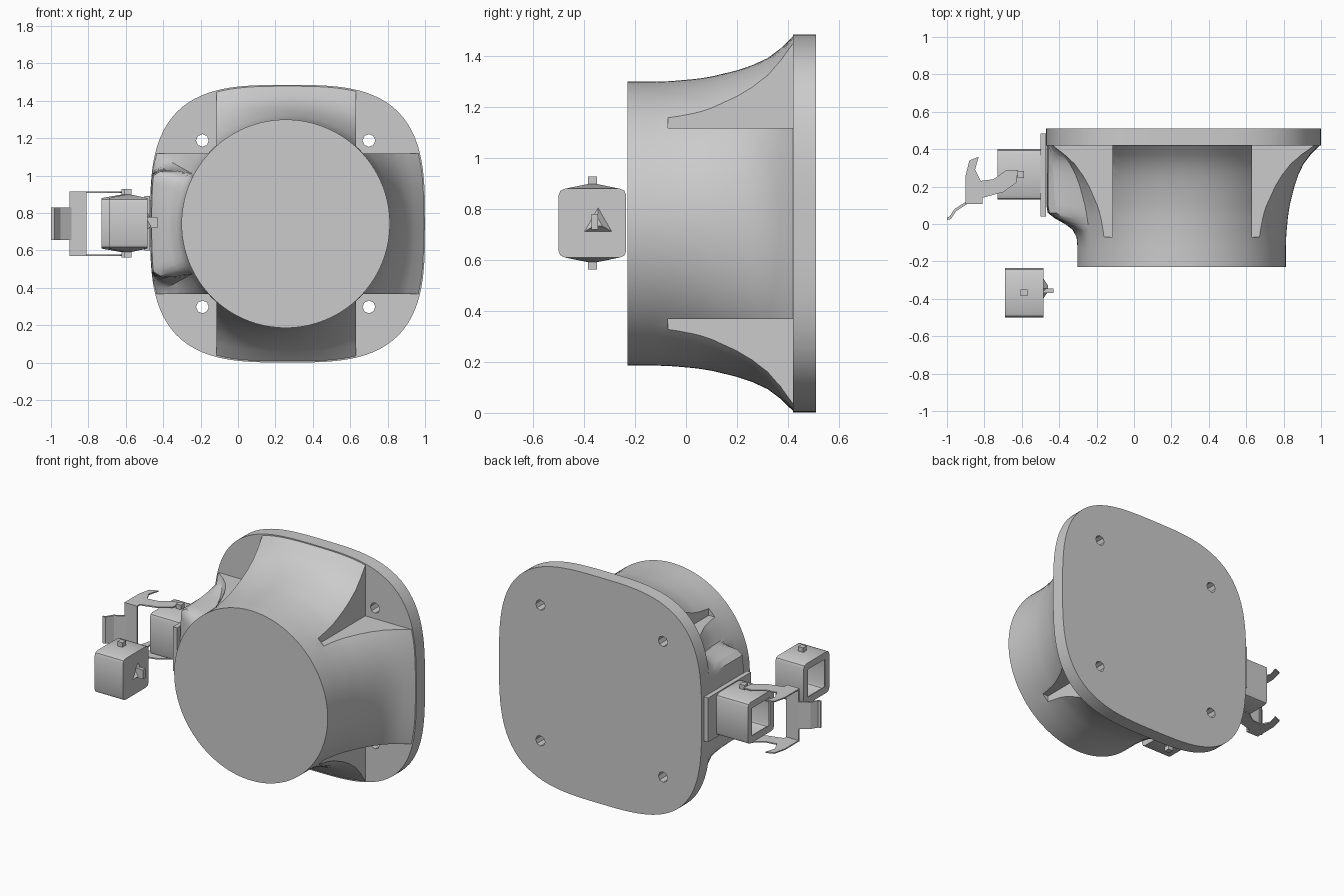
import bpy, bmesh, math
from mathutils import Matrix, Vector

if "Cube" in bpy.data.objects:
    bpy.data.objects.remove(bpy.data.objects["Cube"])

grey = bpy.data.materials.new("plain grey")
grey.use_nodes = True
grey.diffuse_color = (0.6, 0.6, 0.6, 1)
grey.node_tree.nodes["Principled BSDF"].inputs["Base Color"].default_value = (0.6, 0.6, 0.6, 1)

CX, CZ = 0.265, 0.743      # centre of the mount
HX, HZ, POWER = 0.735, 0.742, 3.2
RADIUS, FLOOR, BACK = 0.557, 0.42, 0.51
SEGMENTS = 128


def finish(name, bm, smooth=False):
    bmesh.ops.recalc_face_normals(bm, faces=bm.faces)
    mesh = bpy.data.meshes.new(name)
    bm.to_mesh(mesh)
    bm.free()
    mesh.materials.append(grey)
    obj = bpy.data.objects.new(name, mesh)
    bpy.context.collection.objects.link(obj)
    if smooth:
        smooth_object(obj)
    return obj


def select(obj):
    bpy.ops.object.select_all(action='DESELECT')
    obj.select_set(True)
    bpy.context.view_layer.objects.active = obj


def smooth_object(obj):
    select(obj)
    bpy.ops.object.shade_smooth_by_angle(angle=math.radians(30))


def add_box(bm, low, high):
    low, high = Vector(low), Vector(high)
    matrix = Matrix.Translation((low + high) / 2) @ Matrix.Diagonal((*(high - low), 1))
    return bmesh.ops.create_cube(bm, size=1, matrix=matrix)["verts"]


def box(name, low, high):
    bm = bmesh.new()
    add_box(bm, low, high)
    return finish(name, bm)


def cut(obj, bm):
    cutter = finish("cutter", bm)
    cutter.hide_render = True
    mod = obj.modifiers.new("cut", 'BOOLEAN')
    mod.operation, mod.solver, mod.object = 'DIFFERENCE', 'EXACT', cutter
    select(obj)
    bpy.ops.object.modifier_apply(modifier="cut")
    bpy.data.objects.remove(cutter)


def loft(bm, rings):
    loops = [[bm.verts.new(p) for p in ring] for ring in rings]
    for a, b in zip(loops, loops[1:]):
        for i in range(len(a)):
            j = (i + 1) % len(a)
            bm.faces.new((a[i], a[j], b[j], b[i]))
    bm.faces.new(loops[0])
    bm.faces.new(loops[-1])


def outline_radius(angle):
    c, s = abs(math.cos(angle)) / HX, abs(math.sin(angle)) / HZ
    return (c ** POWER + s ** POWER) ** (-1 / POWER)


def body_ring(y, flare, left_flare):
    ring = []
    for i in range(SEGMENTS):
        a = math.tau * i / SEGMENTS
        rim = outline_radius(a)
        weight = 0
        if math.cos(a) < 0:
            weight = min(1, max(0, (0.38 - abs(rim * math.sin(a))) / 0.1))
        t = flare + (left_flare - flare) * weight
        r = RADIUS + (rim - RADIUS) * t
        shift = -0.01 * (1 - t)
        ring.append((CX + shift + r * math.cos(a), y, CZ + r * math.sin(a)))
    return ring


# Flared round body: y, general flare, flare of the left-hand bulge
stations = [(-0.23, 0, 0), (-0.13, 0, 0), (-0.07, 0.01, 0.03), (-0.03, 0.025, 0.16),
            (0, 0.04, 0.4), (0.03, 0.055, 0.72), (0.06, 0.075, 0.95), (0.1, 0.11, 0.99),
            (0.2, 0.24, 0.99), (0.26, 0.35, 0.99), (0.32, 0.5, 0.99), (0.37, 0.7, 0.99),
            (0.425, 0.99, 0.99)]
bm = bmesh.new()
loft(bm, [body_ring(*s) for s in stations])
body = finish("flared_body", bm)

# Corner pockets
bm = bmesh.new()
for sx in (-1, 1):
    for sz in (-1, 1):
        xs = sorted((CX - 0.008 + sx * 0.373, CX + sx * 1.2))
        zs = sorted((CZ + sz * 0.375, CZ + sz * 1.2))
        add_box(bm, (xs[0], -0.07, zs[0]), (xs[1], 0.6, zs[1]))
cut(body, bm)
smooth_object(body)

# Rounded back plate with four screw holes
bm = bmesh.new()
angles = [math.tau * i / SEGMENTS for i in range(SEGMENTS)]
loft(bm, [[(CX + outline_radius(a) * math.cos(a), y, CZ + outline_radius(a) * math.sin(a))
           for a in angles] for y in (FLOOR, BACK)])
plate = finish("back_plate", bm)
bm = bmesh.new()
for sx in (-1, 1):
    for sz in (-1, 1):
        place = Matrix.Translation((CX - 0.01 + sx * 0.445, 0.46, CZ + sz * 0.445))
        bmesh.ops.create_cone(bm, cap_ends=True, segments=8, radius1=0.034, radius2=0.034,
                              depth=0.4, matrix=place @ Matrix.Rotation(math.pi / 2, 4, 'X'))
cut(plate, bm)
smooth_object(plate)


def housing(name, low, high):
    """Rounded hollow box with raised top and bottom and a window on its right end."""
    bm = bmesh.new()
    add_box(bm, low, high)
    bmesh.ops.bevel(bm, geom=[e for e in bm.edges if abs(e.verts[0].co.x - e.verts[1].co.x) > 0.1],
                    offset=0.025, segments=2, profile=0.5, affect='EDGES')
    bm.normal_update()
    end = [f for f in bm.faces if f.normal.x < -0.9]
    bmesh.ops.inset_region(bm, faces=end, thickness=0.045)
    bmesh.ops.delete(bm, geom=end, context='FACES')
    bm.normal_update()
    caps = [f for f in bm.faces if abs(f.normal.z) > 0.95]
    bmesh.ops.poke(bm, faces=caps, offset=0.022)
    obj = finish(name, bm)
    mod = obj.modifiers.new("wall", 'SOLIDIFY')
    mod.thickness = 0.008
    select(obj)
    bpy.ops.object.modifier_apply(modifier="wall")
    smooth_object(obj)
    x, y = (low[0] + high[0]) / 2, (low[1] + high[1]) / 2
    for label, z in (("top", high[2] + 0.03), ("bottom", low[2] - 0.03)):
        box(f"{name}_{label}_peg", (x - 0.018, y - 0.018, z - 0.018), (x + 0.018, y + 0.018, z + 0.018))


# Latch housings: one fixed to the mount, one loose in front
housing("fixed_housing", (-0.73, 0.13, 0.61), (-0.48, 0.40, 0.88))
housing("loose_housing", (-0.69, -0.50, 0.61), (-0.485, -0.235, 0.88))
box("housing_base", (-0.50, 0.04, 0.60), (-0.47, 0.485, 0.89))
box("side_peg", (-0.49, -0.37, 0.72), (-0.43, -0.345, 0.78))
bm = bmesh.new()
bmesh.ops.create_cone(bm, cap_ends=True, segments=3, radius1=0.07, radius2=0.02, depth=0.03,
                      matrix=Matrix.Translation((-0.475, -0.345, CZ)) @ Matrix.Rotation(math.pi / 2, 4, 'Y')
                      @ Matrix.Rotation(math.pi / 2, 4, 'Z'))
finish("side_boss", bm)

# Clip: two hooked arms joined by an upright strip
arm_shape = [(-0.9, 0.11), (-0.9, 0.26), (-0.88, 0.34), (-0.83, 0.36), (-0.85, 0.29), (-0.82, 0.23),
             (-0.75, 0.24), (-0.68, 0.29), (-0.62, 0.29), (-0.63, 0.22), (-0.7, 0.17),
             (-0.81, 0.14), (-0.81, 0.11)]
for name, z in (("upper_clip_arm", 0.908), ("lower_clip_arm", 0.57)):
    bm = bmesh.new()
    loft(bm, [[(x, y, h) for x, y in arm_shape] for h in (z, z + 0.008)])
    finish(name, bm)
box("clip_strip", (-0.9, 0.108, 0.57), (-0.81, 0.118, 0.916))

# Angled thumb tab at the end of the clip
tab_shape = [(-0.9, 0.118), (-0.96, 0.08), (-0.985, 0.04), (-1, 0.035),
             (-1, 0.022), (-0.98, 0.026), (-0.95, 0.07), (-0.89, 0.108)]
bm = bmesh.new()
loft(bm, [[(x, y, z) for x, y in tab_shape] for z in (0.655, 0.83)])
finish("thumb_tab", bm)
